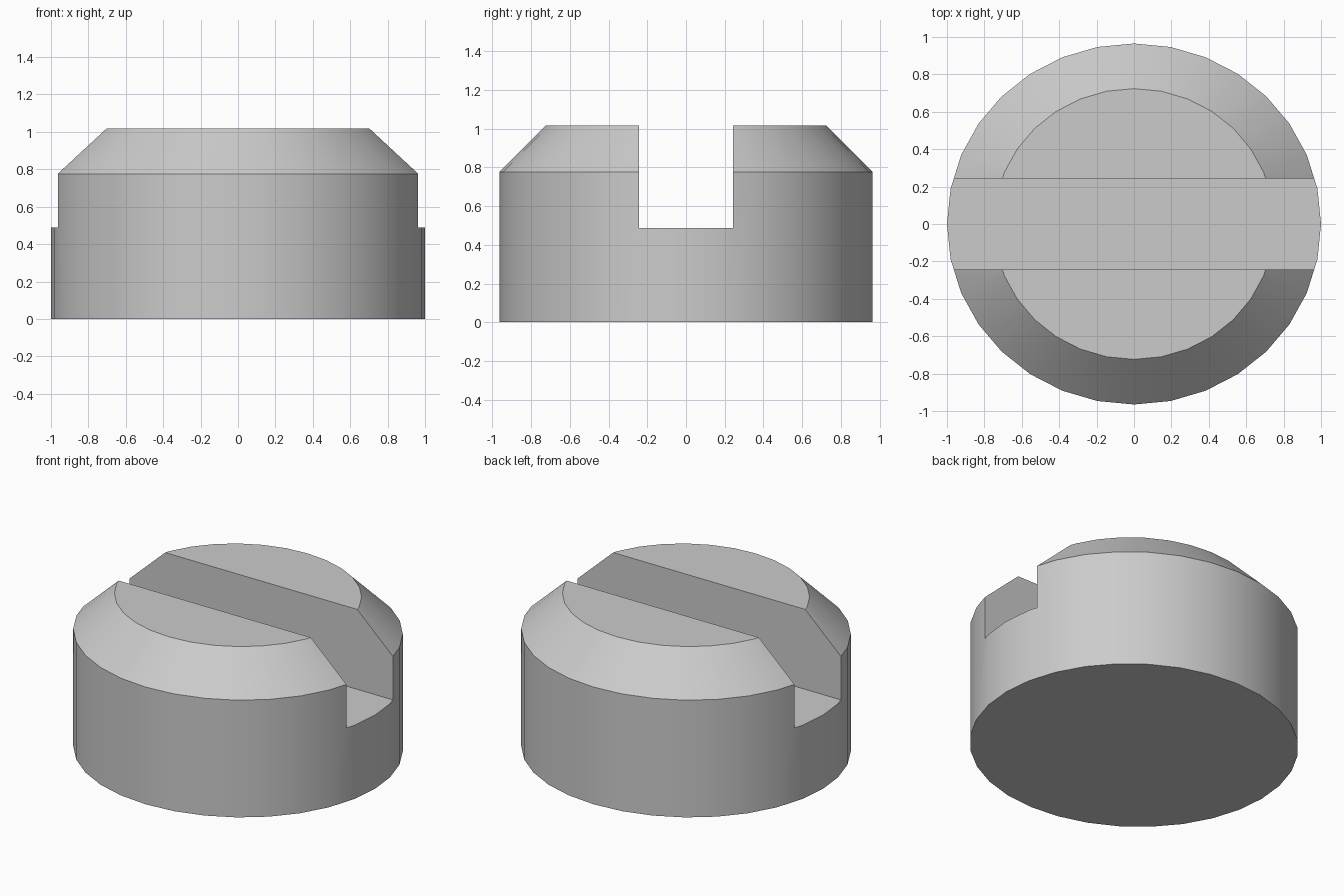
import bpy
from math import radians

default_cube = bpy.data.objects.get("Cube")
if default_cube:
    bpy.data.objects.remove(default_cube, do_unlink=True)

SIDES = 32
DEPTH_SCALE = 0.965      # the body is slightly oval
SHOULDER_Z, TOP_Z = 0.776, 1.017
SLOT_FLOOR, SLOT_HALF = 0.488, 0.243

grey = bpy.data.materials.new("plain_grey")
grey.use_nodes = True
colour = (0.6, 0.6, 0.6, 1)
grey.diffuse_color = colour
grey.node_tree.nodes["Principled BSDF"].inputs["Base Color"].default_value = colour

# Drum with a chamfered shoulder: stacked rings of (radius, height)
bpy.ops.mesh.primitive_cylinder_add(vertices=SIDES, radius=1, depth=SHOULDER_Z,
                                    location=(0, 0, SHOULDER_Z / 2))
body = bpy.context.object
body.name = "slotted_knob"
bpy.ops.object.transform_apply(location=True, rotation=True, scale=True)

# Raise the top cap into the chamfer
bpy.ops.object.mode_set(mode="EDIT")
bpy.ops.mesh.select_all(action="DESELECT")
bpy.ops.object.mode_set(mode="OBJECT")
cap = max(body.data.polygons, key=lambda p: p.center.z)
cap.select = True
bpy.ops.object.mode_set(mode="EDIT")
bpy.ops.mesh.select_mode(type="FACE")
bpy.ops.mesh.extrude_region_move(
    TRANSFORM_OT_translate={"value": (0, 0, TOP_Z - SHOULDER_Z)})
bpy.ops.object.mode_set(mode="OBJECT")
for v in body.data.vertices:
    if v.co.z > SHOULDER_Z + 0.01:
        v.co.x *= 0.75
        v.co.y *= 0.75
    v.co.y *= DEPTH_SCALE
body.data.materials.append(grey)

# Straight slot cut across the top
bpy.ops.mesh.primitive_cube_add(size=1, location=(0, 0, SLOT_FLOOR + 0.5))
cutter = bpy.context.object
cutter.name = "slot_cutter"
cutter.scale = (3, 2 * SLOT_HALF, 1)
cutter.hide_render = True
cutter.data.materials.append(grey)

bpy.context.view_layer.objects.active = body
slot = body.modifiers.new("slot", "BOOLEAN")
slot.operation = "DIFFERENCE"
slot.solver = "EXACT"
slot.object = cutter
bpy.ops.object.modifier_apply(modifier=slot.name)
bpy.data.objects.remove(cutter, do_unlink=True)

# Smooth round sides, crisp edges
bpy.ops.object.select_all(action="DESELECT")
body.select_set(True)
bpy.ops.object.shade_smooth_by_angle(angle=radians(30))
